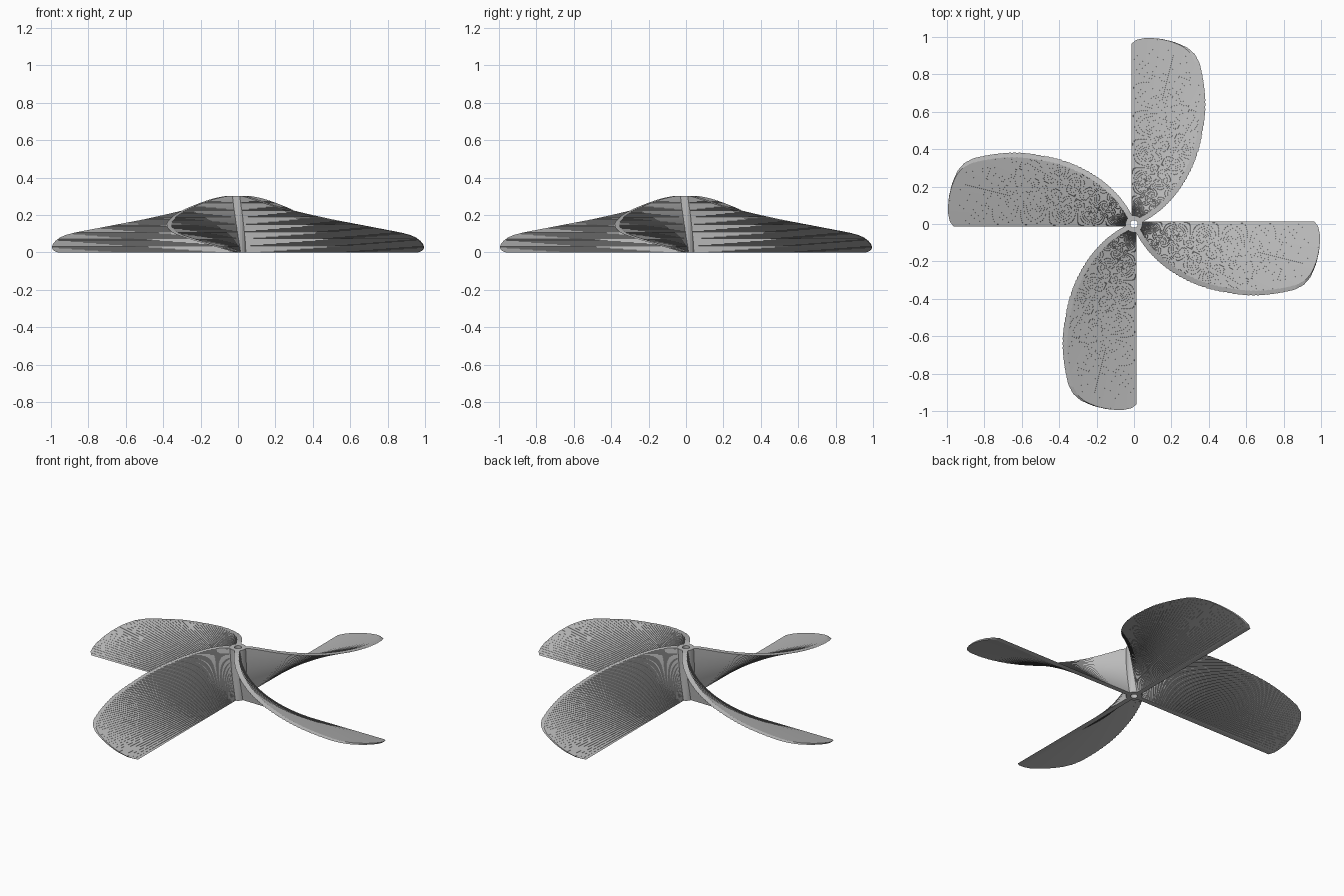
import bpy, bmesh, math
from mathutils import Matrix, Vector

if "Cube" in bpy.data.objects:
    bpy.data.objects.remove(bpy.data.objects["Cube"])

HEIGHT = 0.3
TWIST = math.radians(60)
LAYERS = 60
HALF_THICK = 0.014
HUB_RADIUS = 0.045
HOLE_RADIUS = 0.02

grey = bpy.data.materials.new("plain grey")
grey.use_nodes = True
grey.diffuse_color = (0.5, 0.5, 0.5, 1)
grey.node_tree.nodes["Principled BSDF"].inputs["Base Color"].default_value = (0.5, 0.5, 0.5, 1)


def make_object(name, bm):
    bmesh.ops.recalc_face_normals(bm, faces=bm.faces)
    mesh = bpy.data.meshes.new(name)
    bm.to_mesh(mesh)
    bm.free()
    mesh.materials.append(grey)
    obj = bpy.data.objects.new(name, mesh)
    bpy.context.collection.objects.link(obj)
    return obj


def lathe(name, profile, steps):
    """Spin a closed (radius, height) outline around the z axis."""
    bm = bmesh.new()
    rings = []
    for i in range(steps):
        turn = Matrix.Rotation(math.tau * i / steps, 3, 'Z')
        rings.append([bm.verts.new(turn @ Vector((r, 0, z))) for r, z in profile])
    n = len(profile)
    for i in range(steps):
        a, b = rings[i], rings[(i + 1) % steps]
        for j in range(n):
            k = (j + 1) % n
            bm.faces.new((a[j], b[j], b[k], a[k]))
    return make_object(name, bm)


def twisted_slab(name):
    """Thin radial slab that turns clockwise as it rises, in fine layers."""
    bm = bmesh.new()
    layers = []
    corners = [(0.025, HALF_THICK), (0.025, -HALF_THICK), (1.06, -HALF_THICK), (1.06, HALF_THICK)]
    for i in range(-1, LAYERS + 2):
        t = i / LAYERS
        turn = Matrix.Rotation(-TWIST * t, 3, 'Z')
        layers.append([bm.verts.new(turn @ Vector((x, y, HEIGHT * t))) for x, y in corners])
    for a, b in zip(layers, layers[1:]):
        for j in range(4):
            k = (j + 1) % 4
            # the diagonal always starts at the lower root, giving fine steps
            if j == 1:
                bm.faces.new((a[j], a[k], b[k]))
                bm.faces.new((a[j], b[k], b[j]))
            else:
                bm.faces.new((a[j], a[k], b[j]))
                bm.faces.new((a[k], b[k], b[j]))
    bm.faces.new(layers[0])
    bm.faces.new(layers[-1])
    return make_object(name, bm)


# Envelope that trims the blade: sloping top edge and rounded tip
envelope = lathe("blade_envelope", [
    (0.03, 0), (0.965, 0), (0.985, 0.008), (0.997, 0.022), (1.0, 0.04), (0.996, 0.06),
    (0.985, 0.08), (0.965, 0.094), (0.93, 0.106), (0.74, 0.149), (0.61, 0.176),
    (0.42, 0.221), (0.3, 0.25), (0.22, 0.27), (0.16, 0.285), (0.11, 0.295),
    (0.075, HEIGHT), (0.03, HEIGHT)], 128)
envelope.hide_render = True

# One blade, trimmed by the envelope
blade = twisted_slab("blade_1")
trim = blade.modifiers.new("trim", 'BOOLEAN')
trim.operation = 'INTERSECT'
trim.solver = 'EXACT'
trim.object = envelope
bpy.context.view_layer.update()
trimmed = bpy.data.meshes.new_from_object(
    blade.evaluated_get(bpy.context.evaluated_depsgraph_get()))
blade.modifiers.clear()
blade.data = trimmed
bpy.data.objects.remove(envelope)

# Three more blades around the hub
for i in range(1, 4):
    copy = bpy.data.objects.new(f"blade_{i + 1}", trimmed)
    copy.rotation_euler.z = i * math.pi / 2
    bpy.context.collection.objects.link(copy)

# Hub tube with a shaft hole
lathe("hub", [(HOLE_RADIUS, 0), (HUB_RADIUS, 0), (HUB_RADIUS, HEIGHT), (HOLE_RADIUS, HEIGHT)], 24)
